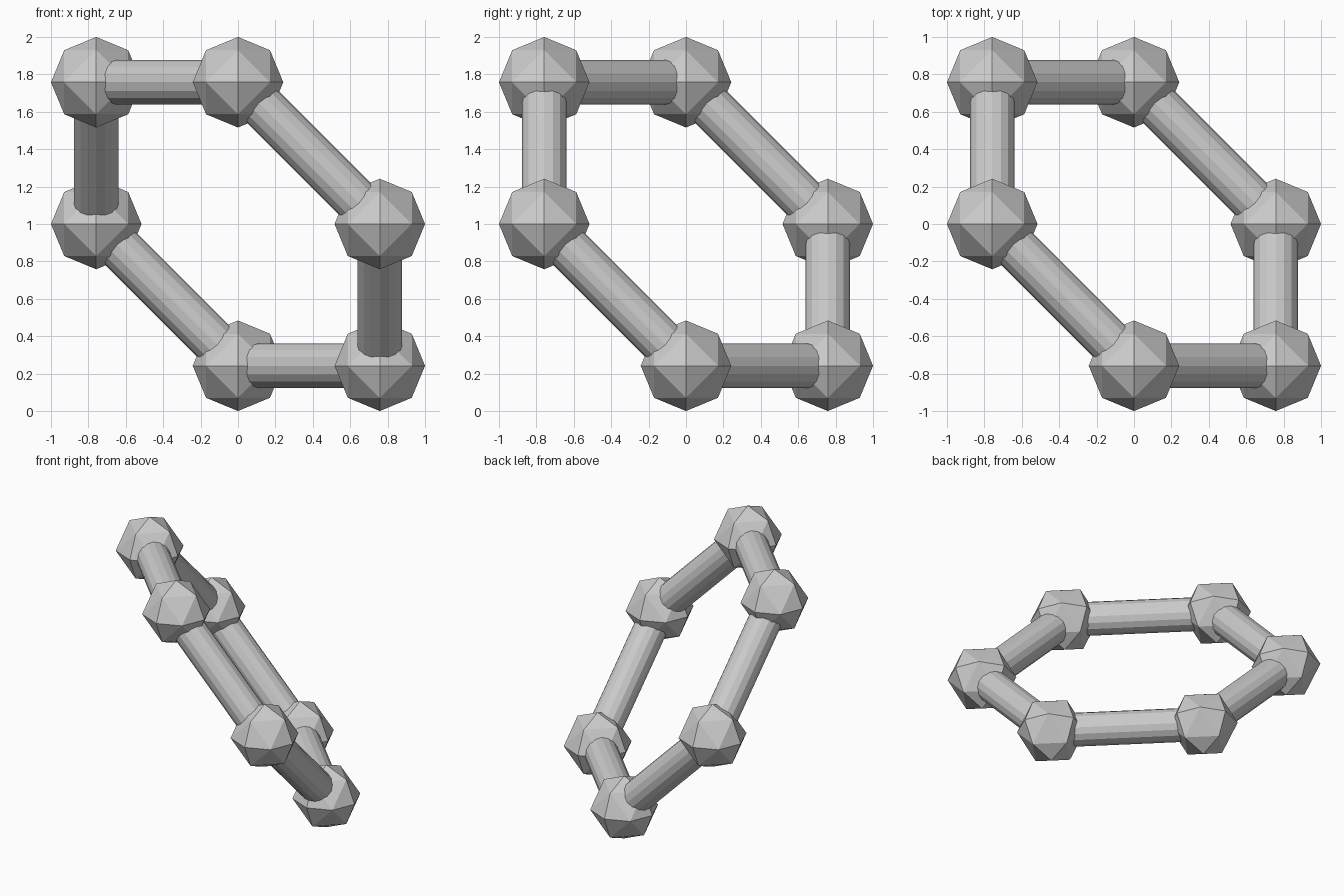
import bpy, bmesh
from mathutils import Vector

cube = bpy.data.objects.get("Cube")
if cube:
    bpy.data.objects.remove(cube, do_unlink=True)

R = 0.242      # joint radius
ROD = 0.12     # rod radius
D = 1 - R      # joint offset along each axis
CENTRE = Vector((0, 0, 1))

grey = bpy.data.materials.new("light_grey")
grey.use_nodes = True
colour = (0.6, 0.6, 0.6, 1)
grey.diffuse_color = colour
grey.node_tree.nodes["Principled BSDF"].inputs["Base Color"].default_value = colour


def finish(name, bm):
    bmesh.ops.recalc_face_normals(bm, faces=bm.faces)
    mesh = bpy.data.meshes.new(name)
    bm.to_mesh(mesh)
    bm.free()
    mesh.materials.append(grey)
    obj = bpy.data.objects.new(name, mesh)
    bpy.context.collection.objects.link(obj)
    return obj


def joint(name, pos):
    # Octahedron split once, with new points pushed out to the sphere
    bm = bmesh.new()
    axes = [Vector([s if i == k else 0 for i in range(3)]) for k in range(3) for s in (1, -1)]
    verts = [bm.verts.new(a) for a in axes]
    for x in verts[0:2]:
        for y in verts[2:4]:
            for z in verts[4:6]:
                bm.faces.new((x, y, z))
    bmesh.ops.subdivide_edges(bm, edges=bm.edges[:], cuts=1, use_grid_fill=True)
    for v in bm.verts:
        v.co = v.co.normalized() * R
    finish(name, bm).location = pos


def rod(name, a, b):
    bm = bmesh.new()
    bmesh.ops.create_cone(bm, cap_ends=True, segments=16, radius1=ROD, radius2=ROD,
                          depth=(b - a).length)
    for f in bm.faces:
        f.smooth = False
    obj = finish(name, bm)
    obj.location = (a + b) / 2
    obj.rotation_euler = (b - a).to_track_quat("Z", "Y").to_euler()


# Tilted regular hexagon: each corner has one 0, one +D and one -D
corners = [(-1, 0, 1), (0, -1, 1), (1, -1, 0), (1, 0, -1), (0, 1, -1), (-1, 1, 0)]
points = [CENTRE + D * Vector(c) for c in corners]
for i, p in enumerate(points):
    joint(f"joint_{i + 1}", p)
    rod(f"rod_{i + 1}", p, points[(i + 1) % 6])
